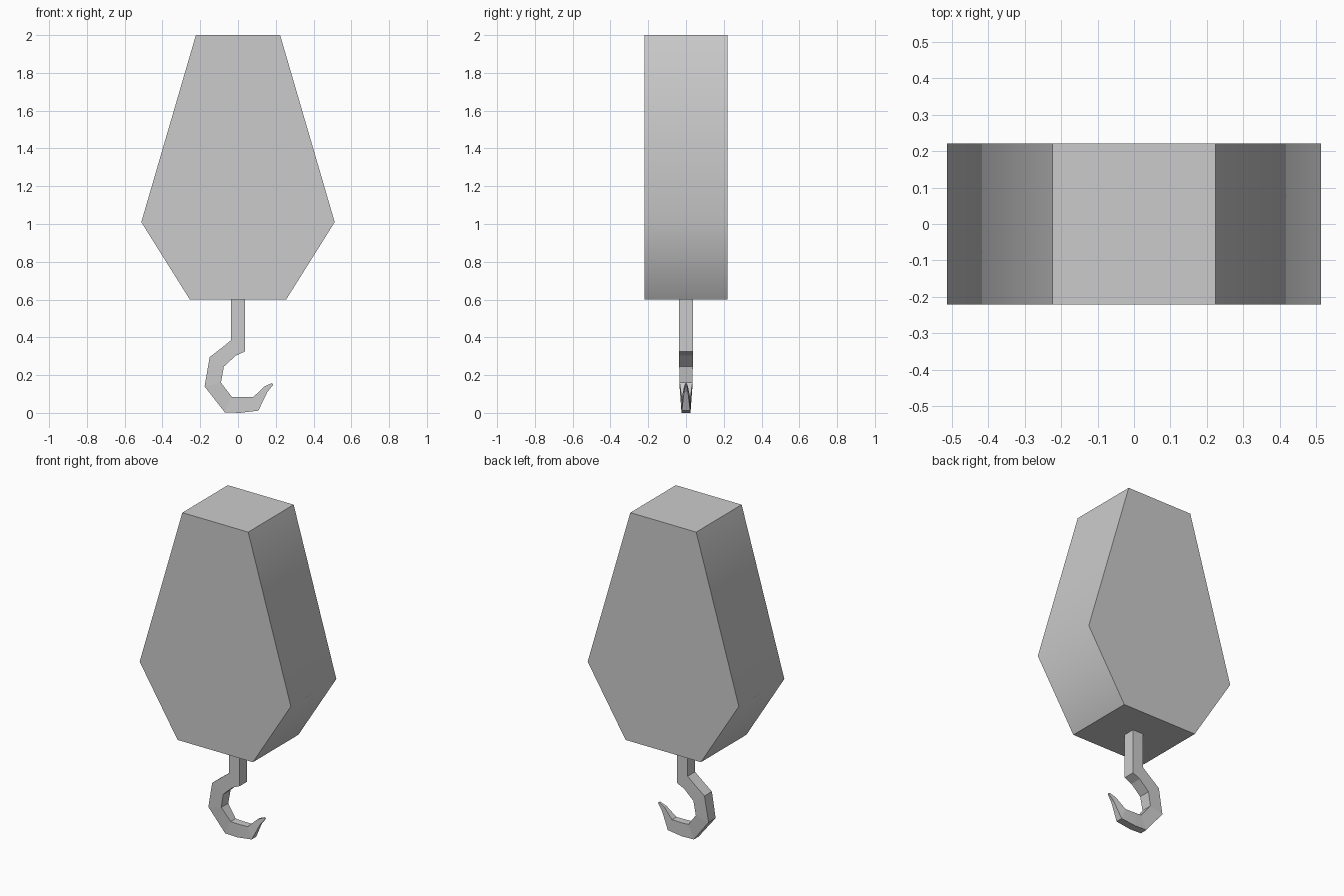
import bpy, bmesh, math

if "Cube" in bpy.data.objects:
    bpy.data.objects.remove(bpy.data.objects["Cube"])


def loft(name, rings):
    """Skin a series of equal-length closed rings and cap both ends."""
    bm = bmesh.new()
    loops = [[bm.verts.new(p) for p in ring] for ring in rings]
    n = len(loops[0])
    for a, b in zip(loops, loops[1:]):
        for i in range(n):
            j = (i + 1) % n
            bm.faces.new((a[i], a[j], b[j], b[i]))
    bm.faces.new(loops[0][::-1])
    bm.faces.new(loops[-1])
    bmesh.ops.recalc_face_normals(bm, faces=bm.faces)
    mesh = bpy.data.meshes.new(name)
    bm.to_mesh(mesh)
    bm.free()
    obj = bpy.data.objects.new(name, mesh)
    bpy.context.collection.objects.link(obj)
    return obj


# Block housing: mirrored six-sided profile extruded along y
half = [(0.223, 2.0), (0.512, 1.01), (0.255, 0.6)]
profile = half + [(-x, z) for x, z in reversed(half)]
housing = loft("block_housing", [[(x, y, z) for x, z in profile] for y in (-0.22, 0.22)])
housing.data.shade_smooth()
housing.data.set_sharp_from_angle(angle=math.radians(53))

# Hook: outer point, inner point, half thickness at each section
sections = [
    ((-0.036, 0.61), (0.037, 0.61), 0.036),
    ((-0.036, 0.385), (0.037, 0.325), 0.036),
    ((-0.092, 0.34), (-0.012, 0.303), 0.036),
    ((-0.15, 0.295), (-0.075, 0.245), 0.036),
    ((-0.177, 0.14), (-0.09, 0.16), 0.034),
    ((-0.07, 0.003), (-0.033, 0.085), 0.024),
    ((0.01, 0.0), (0.01, 0.083), 0.024),
    ((0.108, 0.012), (0.08, 0.083), 0.022),
    ((0.155, 0.11), (0.14, 0.14), 0.010),
    ((0.187, 0.15), (0.18, 0.158), 0.004),
]
loft("hook", [[(o[0], -w, o[1]), (i[0], -w, i[1]), (i[0], w, i[1]), (o[0], w, o[1])]
              for o, i, w in sections])
